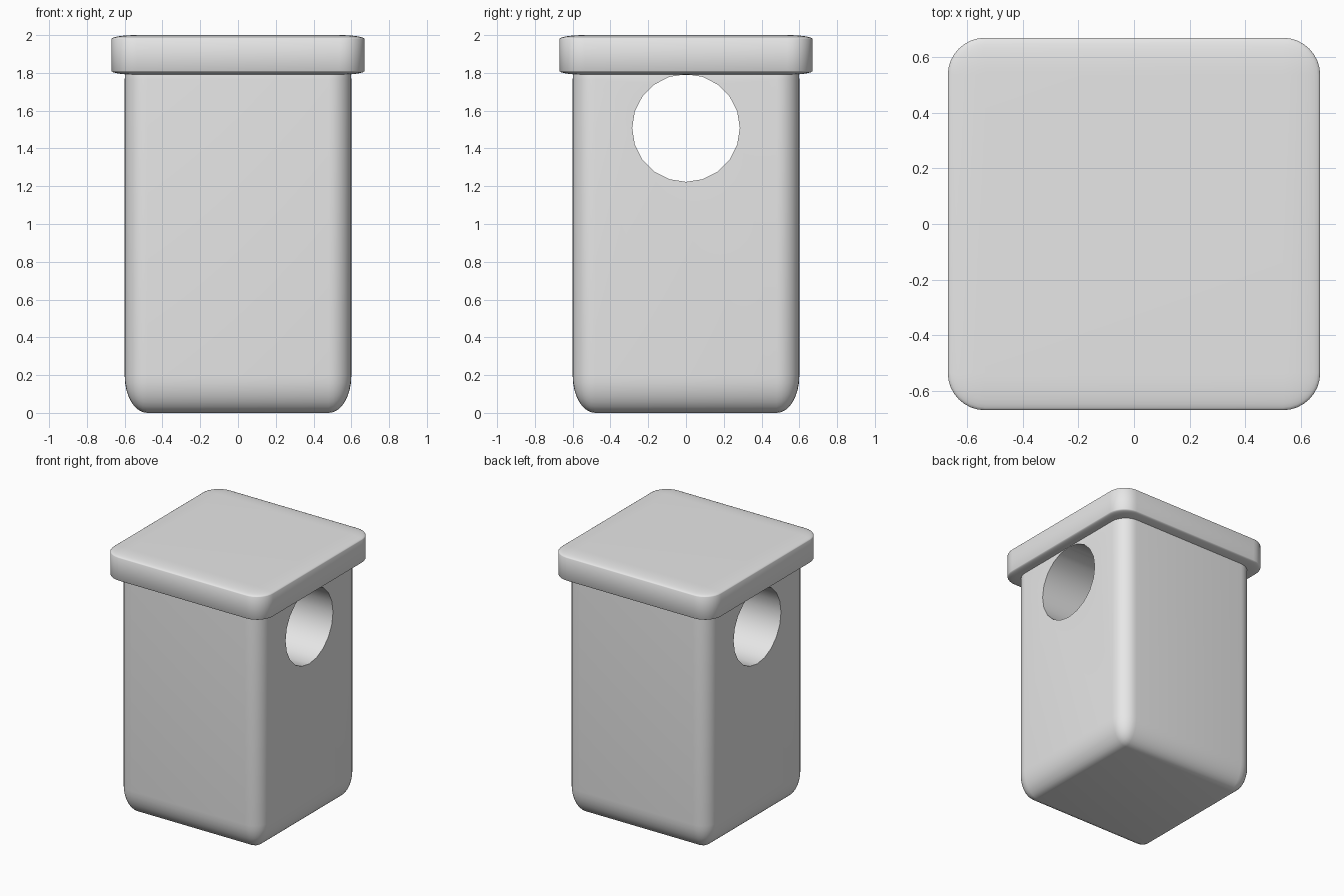
import bpy
import math

cube = bpy.data.objects.get("Cube")
if cube:
    bpy.data.objects.remove(cube, do_unlink=True)

grey = bpy.data.materials.new("light_grey")
grey.use_nodes = True
grey.diffuse_color = (0.8, 0.8, 0.8, 1)
grey.node_tree.nodes["Principled BSDF"].inputs["Base Color"].default_value = (0.8, 0.8, 0.8, 1)


def apply_modifier(obj, mod):
    bpy.context.view_layer.objects.active = obj
    bpy.ops.object.modifier_apply(modifier=mod.name)


def rounded_box(name, half_width, bottom, top):
    """A rounded cube, stretched to size so its rounding stretches with it."""
    bpy.ops.mesh.primitive_cube_add(size=2)
    obj = bpy.context.object
    obj.name = name
    obj.data.materials.append(grey)
    bevel = obj.modifiers.new("rounding", 'BEVEL')
    bevel.width = 0.2
    bevel.segments = 8
    apply_modifier(obj, bevel)
    obj.scale = (half_width, half_width, (top - bottom) / 2)
    obj.location.z = (top + bottom) / 2
    bpy.ops.object.transform_apply(location=True, rotation=False, scale=True)
    return obj


# Main body, continuing up inside the lid
body = rounded_box("body", 0.6, 0, 1.96)

# Round opening straight through from side to side
bpy.ops.mesh.primitive_cylinder_add(vertices=20, radius=0.285, depth=2,
                                    location=(0, 0, 1.508),
                                    rotation=(0, math.pi / 2, 0))
cutter = bpy.context.object
cutter.name = "opening_cutter"
cutter.data.materials.append(grey)
cut = body.modifiers.new("opening", 'BOOLEAN')
cut.operation = 'DIFFERENCE'
cut.solver = 'EXACT'
cut.object = cutter
apply_modifier(body, cut)
bpy.data.objects.remove(cutter, do_unlink=True)

# Overhanging flat lid
lid = rounded_box("lid", 0.67, 1.79, 2.0)

# Smooth shading that keeps the rims crisp
bpy.ops.object.select_all(action='DESELECT')
for obj in (body, lid):
    obj.select_set(True)
bpy.context.view_layer.objects.active = body
bpy.ops.object.shade_smooth_by_angle(angle=math.radians(35))
